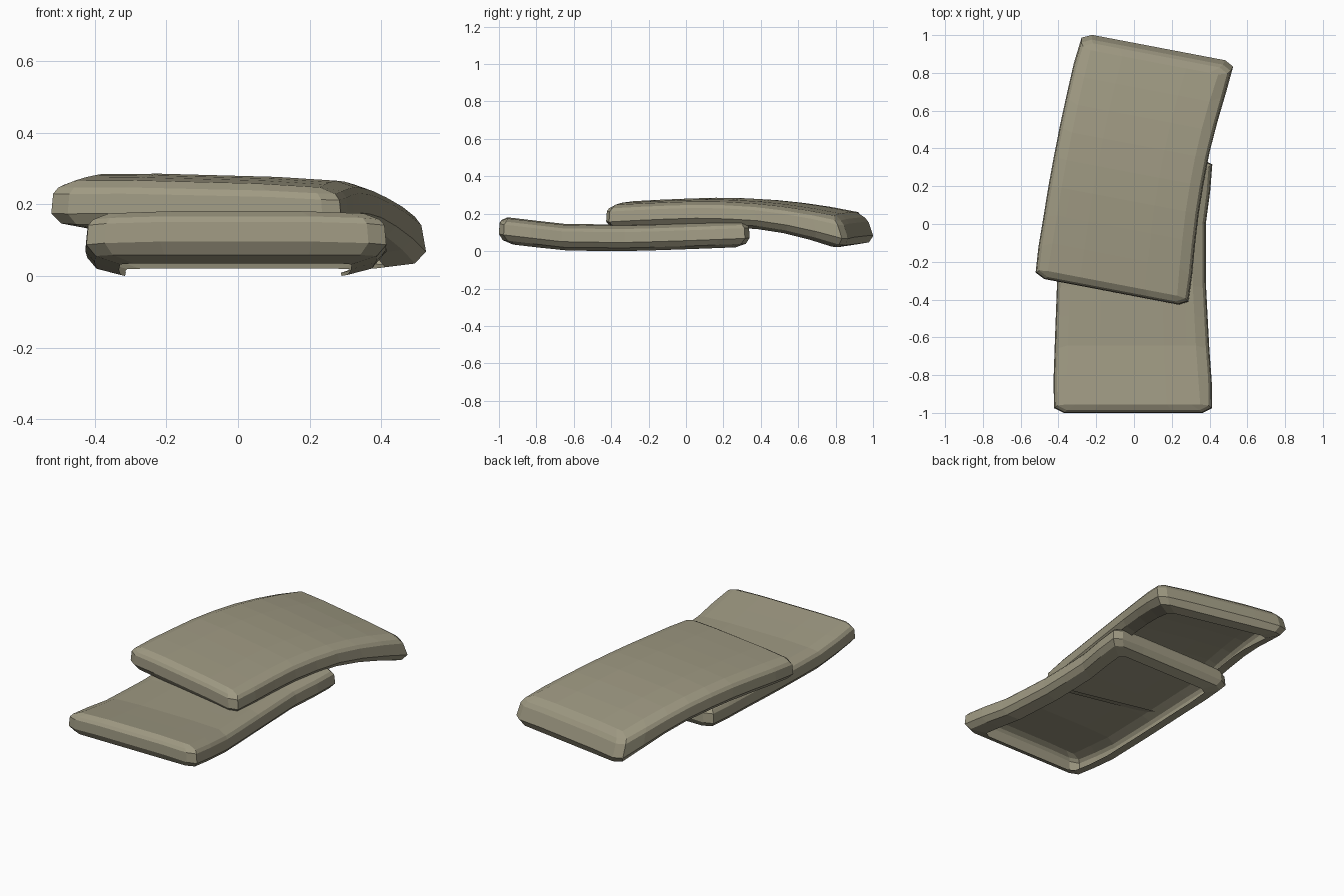
import bpy, bmesh, math
from mathutils import Matrix, Vector

if "Cube" in bpy.data.objects:
    bpy.data.objects.remove(bpy.data.objects["Cube"])

mat = bpy.data.materials.new("olive grey")
mat.diffuse_color = (0.345, 0.32, 0.225, 1)
mat.use_nodes = True
mat.node_tree.nodes["Principled BSDF"].inputs["Base Color"].default_value = mat.diffuse_color


def lerp(table, t, k):
    """Piecewise-linear lookup of column k in rows (y, left, right, z)."""
    for a, b in zip(table, table[1:]):
        if t <= b[0]:
            break
    f = (t - a[0]) / (b[0] - a[0])
    return a[k] + (b[k] - a[k]) * f


US = [-1, -0.86, -0.5, 0, 0.5, 0.86, 1]
# side inset, end inset, drop: top edge, bulged wall, inward lip
RINGS = [(0.07, 0.045, 0.0), (0.018, 0.014, 0.018), (0.005, 0.003, 0.035),
         (0, 0, 0.09), (0.025, 0.02, 0.125), (0.092, 0.075, 0.142)]


def plate(name, table, matrix, lean=0.0, roll=0.0, rows=9):
    """Curved, open-bottomed plate: a top grid plus rings down its rim."""
    bm = bmesh.new()
    y0, y1 = table[0][0], table[-1][0]
    n = len(US)

    def point(i, j, ring):
        dx, dy, dz = RINGS[ring]
        u, v = US[i], j / (rows - 1)
        if i in (0, n - 1) and j in (0, rows - 1) and ring:
            dx, dy = dx + 0.008, dy + 0.025         # clipped corners
        far = dy + lean * max(0, 0.09 - dz)         # far end leans outward below
        y = y0 + dy + (y1 - y0 - dy - far) * v
        left, right = lerp(table, y, 1) + dx, lerp(table, y, 2) - dx
        x = left + (right - left) * (u + 1) / 2
        crown = 0.006 * max(0, abs(u) - 0.5) * 2
        if ring >= 4:
            crown = 0
        deep = lean * 0.2 * max(0, v - 0.7) * dz / 0.1
        return Vector((x, y, lerp(table, y, 3) - dz - crown - deep - roll * u))

    # top surface
    grid = [[bm.verts.new(point(i, j, 0)) for i in range(n)] for j in range(rows)]
    for j in range(rows - 1):
        for i in range(n - 1):
            bm.faces.new((grid[j][i], grid[j][i + 1], grid[j + 1][i + 1], grid[j + 1][i]))
    # walls and lip
    loop = ([(i, 0) for i in range(n)] + [(n - 1, j) for j in range(1, rows)]
            + [(i, rows - 1) for i in range(n - 2, -1, -1)]
            + [(0, j) for j in range(rows - 2, 0, -1)])
    prev = [grid[j][i] for i, j in loop]
    for r in range(1, len(RINGS)):
        cur = [bm.verts.new(point(i, j, r)) for i, j in loop]
        for k in range(len(loop)):
            m = (k + 1) % len(loop)
            bm.faces.new((prev[k], cur[k], cur[m], prev[m]))
        prev = cur
    bm.transform(matrix)
    me = bpy.data.meshes.new(name)
    bm.to_mesh(me)
    bm.free()
    me.materials.append(mat)
    ob = bpy.data.objects.new(name, me)
    bpy.context.collection.objects.link(ob)


# lower plate, dished along its length
plate("lower_plate", [(-1.0, -0.432, 0.424, 0.186), (-0.65, -0.42, 0.398, 0.145),
                      (-0.3, -0.407, 0.38, 0.142), (0.0, -0.405, 0.38, 0.152),
                      (0.34, -0.41, 0.426, 0.165)], Matrix.Identity(4))

# upper plate, arched, slightly rolled and turned about the vertical
turn = Matrix.Translation((0, 0.29, 0)) @ Matrix.Rotation(math.radians(-10.8), 4, 'Z')
plate("upper_plate", [(-0.66, -0.417, 0.425, 0.26), (-0.4, -0.422, 0.397, 0.274),
                      (-0.1, -0.43, 0.376, 0.283), (0.2, -0.428, 0.376, 0.266),
                      (0.45, -0.42, 0.397, 0.23), (0.657, -0.41, 0.425, 0.19)],
      turn, lean=0.4, roll=0.009)
